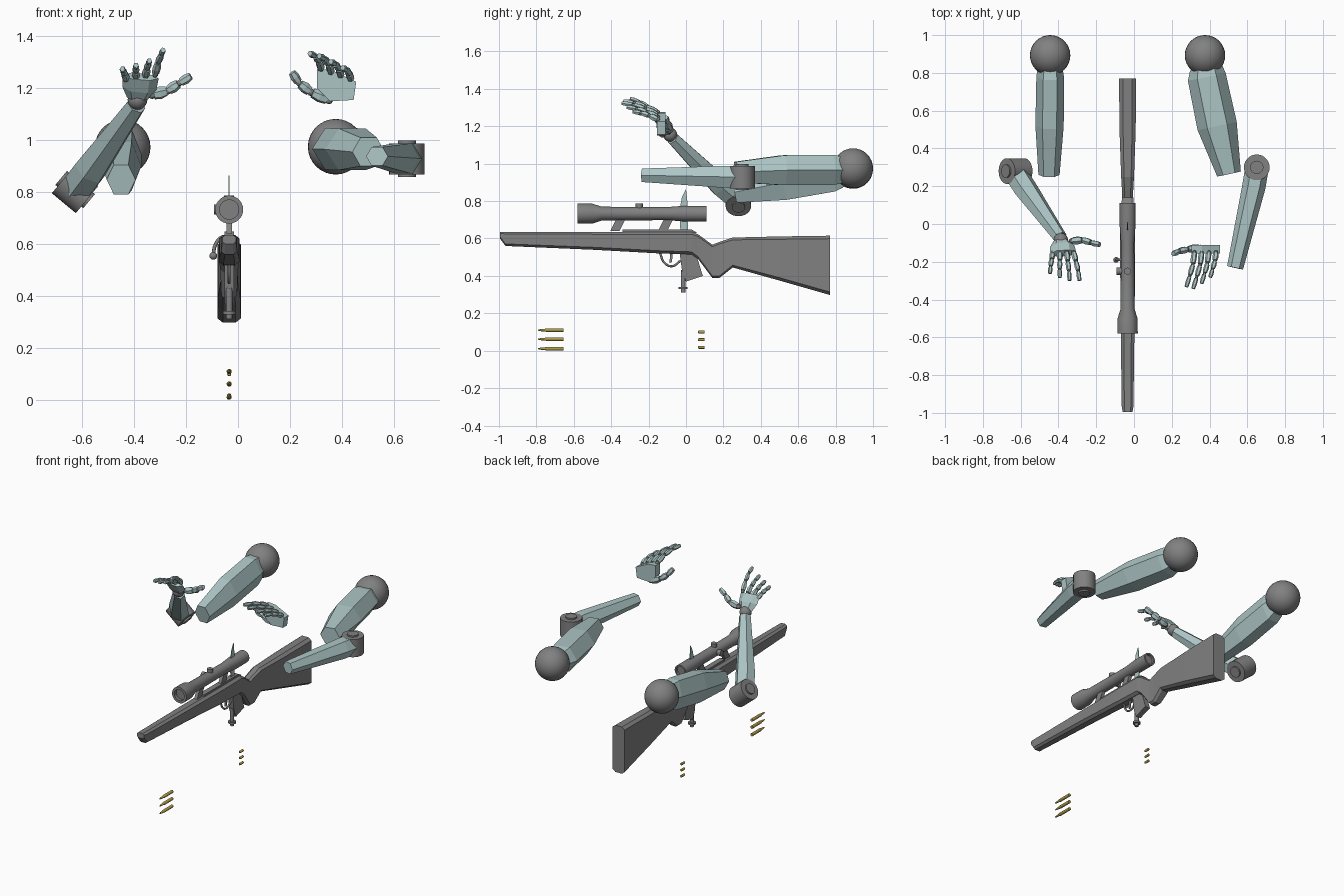
import bpy, bmesh, math
from mathutils import Vector

cube = bpy.data.objects.get("Cube")
if cube:
    bpy.data.objects.remove(cube, do_unlink=True)


def material(name, rgb):
    m = bpy.data.materials.new(name)
    m.use_nodes = True
    m.diffuse_color = (*rgb, 1)
    m.node_tree.nodes["Principled BSDF"].inputs["Base Color"].default_value = (*rgb, 1)
    return m


GREY = material("gunmetal grey", (0.22, 0.22, 0.22))
TEAL = material("pale teal", (0.42, 0.56, 0.56))
BRASS = material("brass", (0.42, 0.32, 0.07))
GX = -0.034  # rifle centre line


def finish(name, bm, mat, smooth=False):
    bmesh.ops.recalc_face_normals(bm, faces=bm.faces)
    me = bpy.data.meshes.new(name)
    bm.to_mesh(me)
    bm.free()
    me.materials.append(mat)
    ob = bpy.data.objects.new(name, me)
    bpy.context.collection.objects.link(ob)
    if smooth:
        bpy.ops.object.select_all(action='DESELECT')
        ob.select_set(True)
        bpy.context.view_layer.objects.active = ob
        bpy.ops.object.shade_smooth_by_angle(angle=math.radians(35))
    return ob


def loft(name, rings, mat, smooth=False):
    """Skin a list of equally long point rings and cap both ends."""
    bm = bmesh.new()
    vs = [[bm.verts.new(p) for p in r] for r in rings]
    n = len(vs[0])
    for a, b in zip(vs, vs[1:]):
        for i in range(n):
            j = (i + 1) % n
            bm.faces.new((a[i], a[j], b[j], b[i]))
    bm.faces.new(vs[0])
    bm.faces.new(vs[-1])
    return finish(name, bm, mat, smooth)


def limb(name, sections, mat, n=6, up=(0, 0, 1), smooth=False):
    """Loft of elliptical sections (centre, half width, half height)."""
    pts = [Vector(s[0]) for s in sections]
    t = (pts[-1] - pts[0]).normalized()
    u = t.cross(Vector(up)).normalized()
    v = u.cross(t)
    fit = 1 / math.sin(math.pi / 3) if n == 6 else 1
    rings = []
    for p, (_, ru, rv) in zip(pts, sections):
        angles = [2 * math.pi * k / n for k in range(n)]
        rings.append([p + u * ru * math.cos(a) + v * rv * fit * math.sin(a) for a in angles])
    return loft(name, rings, mat, smooth)


def turned(name, start, axis, profile, mat, n=24):
    """Round part from (distance along axis, radius) pairs."""
    start, axis = Vector(start), Vector(axis).normalized()
    up = (1, 0, 0) if abs(axis.x) < 0.5 else (0, 1, 0)
    return limb(name, [(start + axis * d, r, r) for d, r in profile], mat, n, up, True)


def plate(name, pts, axis, lo, hi, mat):
    """Prism of a 2D outline, thick along x (outline in yz) or y (outline in xz)."""
    place = (lambda p, d: (d, *p)) if axis == "x" else (lambda p, d: (p[0], d, p[1]))
    return loft(name, [[place(p, d) for p in pts] for d in (lo, hi)], mat)


def ball(name, p, r, mat, seg=32):
    bm = bmesh.new()
    bmesh.ops.create_uvsphere(bm, u_segments=seg, v_segments=seg // 2, radius=r)
    bmesh.ops.translate(bm, verts=bm.verts, vec=p)
    return finish(name, bm, mat, True)


def digit(name, pts, r):
    """Finger: tapered teal segments with grey joints between."""
    pts = [Vector(p) for p in pts]
    for i, (a, b) in enumerate(zip(pts, pts[1:])):
        s = r * (1 - 0.12 * i)
        d = b - a
        limb(f"{name}_segment_{i + 1}",
             [(a + d * 0.1, s * 0.9, s * 0.8), (a + d * 0.5, s, s), (a + d * 0.9, s * 0.8, s * 0.75)],
             TEAL, 6, (0.1, 0.3, 1))
        ball(f"{name}_joint_{i + 1}", a, s * 0.75, GREY, 10)


def elbow(name, centre, axis):
    d = [(-0.07, 0.035), (-0.06, 0.035), (-0.06, 0.068), (0.06, 0.068), (0.06, 0.035), (0.07, 0.035)]
    turned(name, centre, axis, d, GREY, 28)


# Left arm
ball("left_shoulder", (0.376, 0.893, 0.975), 0.107, GREY)
limb("left_upper_arm", [((0.38, 0.83, 0.967), 0.085, 0.07), ((0.385, 0.78, 0.967), 0.102, 0.08),
                        ((0.44, 0.52, 0.965), 0.106, 0.08), ((0.503, 0.265, 0.955), 0.064, 0.055)], TEAL)
elbow("left_elbow", (0.65, 0.3, 0.928), (0, 0, 1))
limb("left_forearm", [((0.65, 0.29, 0.928), 0.062, 0.058), ((0.635, 0.2, 0.93), 0.062, 0.058),
                      ((0.535, -0.232, 0.938), 0.043, 0.036)], TEAL)
plate("left_palm", [(0.305, 1.275), (0.36, 1.27), (0.455, 1.225), (0.445, 1.155), (0.355, 1.15), (0.305, 1.2)],
      "y", -0.155, -0.11, TEAL)
for i, finger in enumerate(("index", "middle", "ring", "little")):
    x, z = 0.32 + 0.038 * i, 1.275 - 0.013 * i
    k = (1, 1.05, 0.9, 0.72)[i]
    digit(f"left_{finger}", [(x, -0.15, z), (x - 0.008 * k, -0.15 - 0.065 * k, z + 0.03 * k),
                             (x - 0.025 * k, -0.15 - 0.125 * k, z + 0.05 * k),
                             (x - 0.045 * k, -0.15 - 0.19 * k, z + 0.06 * k)], 0.016)
digit("left_thumb", [(0.35, -0.125, 1.155), (0.28, -0.135, 1.185), (0.235, -0.145, 1.22), (0.205, -0.16, 1.265)], 0.022)

# Right arm
ball("right_shoulder", (-0.444, 0.893, 0.973), 0.107, GREY)
limb("right_upper_arm", [((-0.444, 0.83, 0.955), 0.065, 0.08), ((-0.444, 0.78, 0.945), 0.073, 0.095),
                         ((-0.447, 0.52, 0.9), 0.075, 0.095), ((-0.45, 0.26, 0.848), 0.056, 0.058)], TEAL)
elbow("right_elbow", (-0.627, 0.28, 0.81), (-0.77, 0, 0.64))
limb("right_forearm", [((-0.627, 0.27, 0.81), 0.06, 0.058), ((-0.57, 0.18, 0.885), 0.06, 0.058),
                       ((-0.392, -0.07, 1.135), 0.036, 0.034)], TEAL, 6, (-0.77, 0, 0.64))
ball("right_wrist", (-0.387, -0.085, 1.155), 0.038, GREY, 16)
limb("right_palm", [((-0.387, -0.09, 1.16), 0.04, 0.022), ((-0.38, -0.12, 1.2), 0.066, 0.026),
                    ((-0.375, -0.155, 1.245), 0.07, 0.02)], TEAL, 6, (0, 1, 0.6))
for i, finger in enumerate(("little", "ring", "middle", "index")):
    x, z = -0.43 + 0.037 * i, 1.235 + 0.006 * i
    k = (0.75, 0.9, 1, 1)[i]
    lift = (0.5, 0.6, 0.75, 1.2)[i]
    dx = 0.012 * (i - 1)
    digit(f"right_{finger}", [(x, -0.15, z), (x + dx * 0.5, -0.15 - 0.05 * k, z + 0.04 * lift),
                              (x + dx, -0.15 - 0.1 * k, z + 0.065 * lift),
                              (x + dx * 1.3, -0.15 - 0.155 * k, z + 0.08 * lift)], 0.016)
digit("right_thumb", [(-0.33, -0.09, 1.175), (-0.27, -0.085, 1.19), (-0.225, -0.1, 1.22), (-0.177, -0.11, 1.25)], 0.022)

# Rifle stock: chamfered section at (y, top, bottom, half width)
stations = [(-0.995, 0.636, 0.6, 0.026), (-0.965, 0.636, 0.56, 0.031), (-0.5, 0.636, 0.54, 0.037),
            (-0.14, 0.636, 0.52, 0.04), (0.03, 0.636, 0.515, 0.038), (0.065, 0.622, 0.49, 0.034),
            (0.14, 0.567, 0.39, 0.03), (0.18, 0.582, 0.39, 0.03), (0.25, 0.605, 0.445, 0.034),
            (0.5, 0.611, 0.375, 0.043), (0.77, 0.615, 0.298, 0.045)]
rings = []
for y, top, low, w in stations:
    c = w * 0.45
    side = [(w - c, top), (w, top - c * 0.8), (w, low + c * 0.8), (w - c, low)]
    rings.append([(GX + x, y, z) for x, z in side] + [(GX - x, y, z) for x, z in reversed(side)])
loft("stock", rings, GREY)

# Receiver, magazine, trigger and stand
plate("receiver_rail", [(-0.34, 0.63), (-0.34, 0.648), (0.03, 0.648), (0.06, 0.63)], "x", GX - 0.018, GX + 0.018, GREY)
plate("magazine", [(-0.035, 0.53), (0.05, 0.53), (0.09, 0.4), (0, 0.37), (-0.02, 0.42)], "x", GX - 0.018, GX + 0.018, GREY)
turned("stand_post", (GX, -0.015, 0.312), (0, 0, 1),
       [(0, 0.012), (0.018, 0.012), (0.018, 0.024), (0.03, 0.024), (0.03, 0.013), (0.12, 0.013)], GREY, 16)
plate("sight_blade", [(-0.03, 0.64), (-0.035, 0.75), (-0.022, 0.82), (0, 0.865), (0.008, 0.79), (0.01, 0.64)],
      "x", GX - 0.002, GX + 0.002, TEAL)
plate("trigger", [(-0.085, 0.53), (-0.07, 0.53), (-0.075, 0.475), (-0.088, 0.468)], "x", GX - 0.005, GX + 0.005, GREY)


def rod(name, pts, r):
    cu = bpy.data.curves.new(name, 'CURVE')
    cu.dimensions = '3D'
    cu.bevel_depth = r
    cu.bevel_resolution = 2
    cu.resolution_u = 6
    sp = cu.splines.new('BEZIER')
    sp.bezier_points.add(len(pts) - 1)
    for b, p in zip(sp.bezier_points, pts):
        b.co = p
        b.handle_left_type = b.handle_right_type = 'AUTO'
    cu.materials.append(GREY)
    bpy.context.collection.objects.link(bpy.data.objects.new(name, cu))


rod("trigger_guard", [(GX, -0.14, 0.525), (GX, -0.115, 0.47), (GX, -0.075, 0.452), (GX, -0.03, 0.48)], 0.006)
rod("bolt_handle", [(GX, -0.19, 0.63), (-0.065, -0.19, 0.625), (-0.088, -0.19, 0.595), (-0.095, -0.19, 0.56)], 0.007)
ball("bolt_knob", (-0.095, -0.19, 0.555), 0.015, GREY, 16)

# Scope with hollow ends, turrets and slanted mounts
turned("scope", (GX, -0.57, 0.733), (0, 1, 0),
       [(0.012, 0.037), (-0.01, 0.037), (-0.01, 0.054), (0.07, 0.053), (0.12, 0.037), (0.47, 0.035), (0.56, 0.042),
        (0.68, 0.042), (0.68, 0.032), (0.665, 0.032)], GREY, 28)
turned("top_turret", (GX, -0.25, 0.733), (0, 0, 1), [(0, 0.019), (0.055, 0.019)], GREY, 16)
turned("side_turret", (GX, -0.25, 0.733), (-1, 0, 0), [(0, 0.019), (0.058, 0.019)], GREY, 16)
for name, y in (("front_mount", -0.405), ("rear_mount", -0.15)):
    plate(name, [(y, 0.64), (y + 0.05, 0.64), (y + 0.085, 0.71), (y + 0.035, 0.71)], "x", GX - 0.011, GX + 0.011, GREY)

# Cartridges and spent casings
for i, z in enumerate((0.011, 0.062, 0.11)):
    turned(f"cartridge_{i + 1}", (GX, -0.655, z), (0, -1, 0),
           [(0, 0.01), (0.09, 0.01), (0.1, 0.007), (0.12, 0.006), (0.135, 0.003)], BRASS, 12)
    turned(f"casing_{i + 1}", (GX, 0.1, 0.018 + 0.041 * i), (0, -1, 0),
           [(0, 0.008), (0.028, 0.008), (0.035, 0.006)], BRASS, 12)
